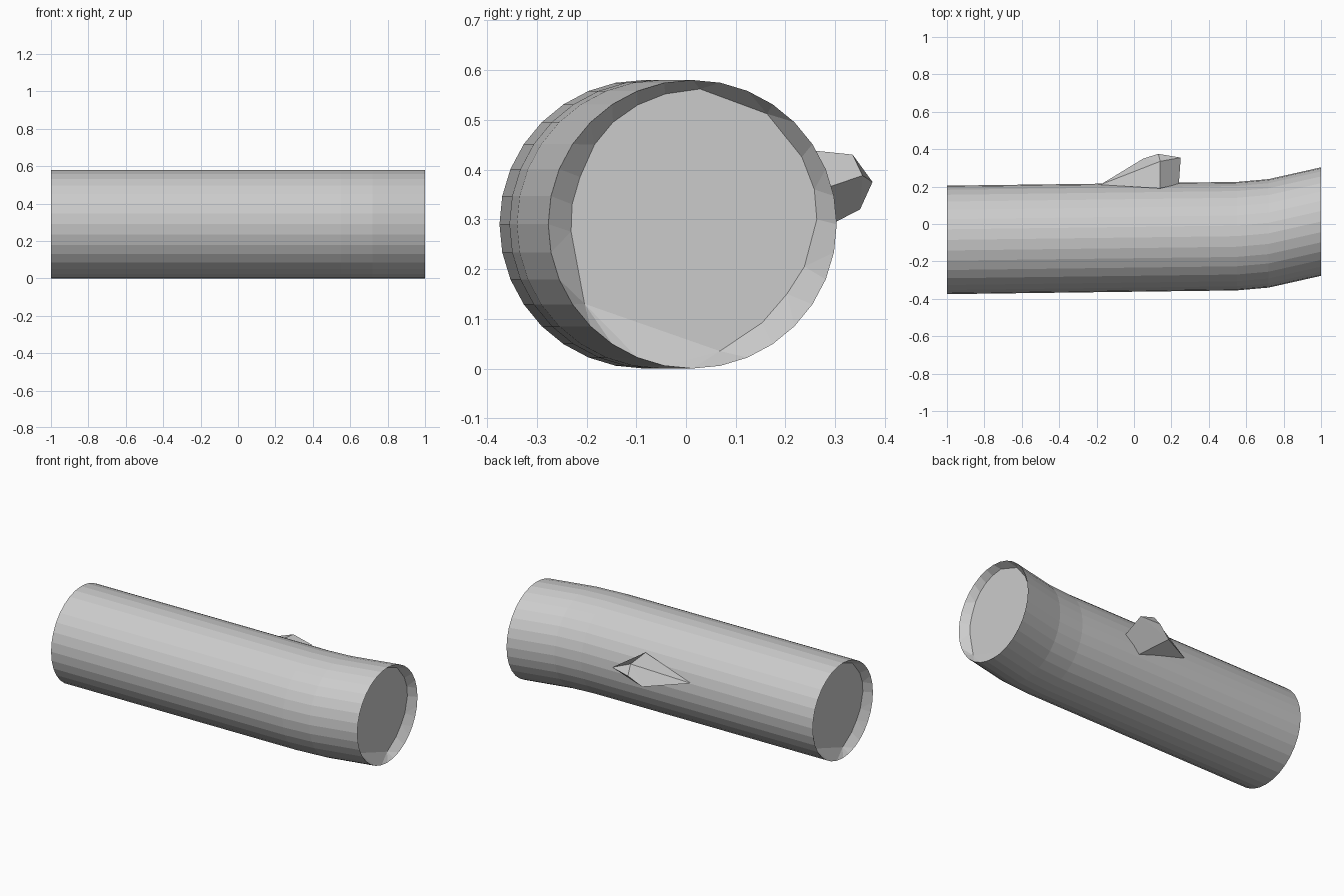
import bpy, bmesh, math

if "Cube" in bpy.data.objects:
    bpy.data.objects.remove(bpy.data.objects["Cube"])

SIDES, R = 32, 0.29


def finish(bm, name):
    bmesh.ops.recalc_face_normals(bm, faces=bm.faces)
    mesh = bpy.data.meshes.new(name)
    bm.to_mesh(mesh)
    bm.free()
    obj = bpy.data.objects.new(name, mesh)
    bpy.context.collection.objects.link(obj)
    return obj


# Log: round section swept along a gently bent centre line (x, y)
path = [(-1, -0.085), (0.55, -0.065), (0.72, -0.05), (1, 0.013)]
bm = bmesh.new()
rings = []
for x, cy in path:
    rings.append([bm.verts.new((x, cy + R * math.cos(2 * math.pi * i / SIDES),
                                R + R * math.sin(2 * math.pi * i / SIDES)))
                  for i in range(SIDES)])
for a, b in zip(rings, rings[1:]):
    for i in range(SIDES):
        j = (i + 1) % SIDES
        bm.faces.new((a[i], a[j], b[j], b[i]))

# Recessed, roughly sawn end faces: (y, z) relative to the section centre
cut = [(0.25, 0.01), (0.245, 0.07), (0.22, 0.135), (0.15, 0.222), (0.015, 0.272),
       (-0.055, 0.262), (-0.11, 0.24), (-0.16, 0.205), (-0.197, 0.16),
       (-0.226, 0.095), (-0.242, 0.04), (-0.244, -0.015), (-0.217, -0.16),
       (0.055, -0.255), (0.14, -0.198), (0.19, -0.14), (0.225, -0.085)]


def end_cap(ring, x, cy, side):
    pts = [(y * side, z) for y, z in cut]
    cap = [bm.verts.new((x - side * 0.04, cy + y, R + z)) for y, z in pts]
    bm.faces.new(cap)

    def nearest(v):
        ang = math.atan2(v.co.z - R, v.co.y - cy)
        return cap[min(range(len(pts)), key=lambda k: -math.cos(
            math.atan2(pts[k][1], pts[k][0]) - ang))]

    for i in range(SIDES):
        a, b = ring[i], ring[(i + 1) % SIDES]
        bm.faces.new(list(dict.fromkeys((a, b, nearest(b), nearest(a)))))


end_cap(rings[-1], *path[-1], 1)
end_cap(rings[0], *path[0], -1)
finish(bm, "log")

# Broken branch stub on the back: four base corners, three rim corners, a tip
bm = bmesh.new()
A, I, H, C, F, D, G, E = [bm.verts.new(p) for p in (
    (-0.18, 0.21, 0.35), (0.146, 0.215, 0.25), (0.24, 0.215, 0.34), (0.14, 0.19, 0.445),
    (0.05, 0.35, 0.32), (0.25, 0.355, 0.388), (0.14, 0.335, 0.43), (0.13, 0.375, 0.375))]
for f in ((A, F, G), (A, G, C), (C, G, D, H), (A, I, F), (I, H, D, F),
          (E, F, G), (E, G, D), (E, D, F)):
    bm.faces.new(f)
finish(bm, "branch_stub")
